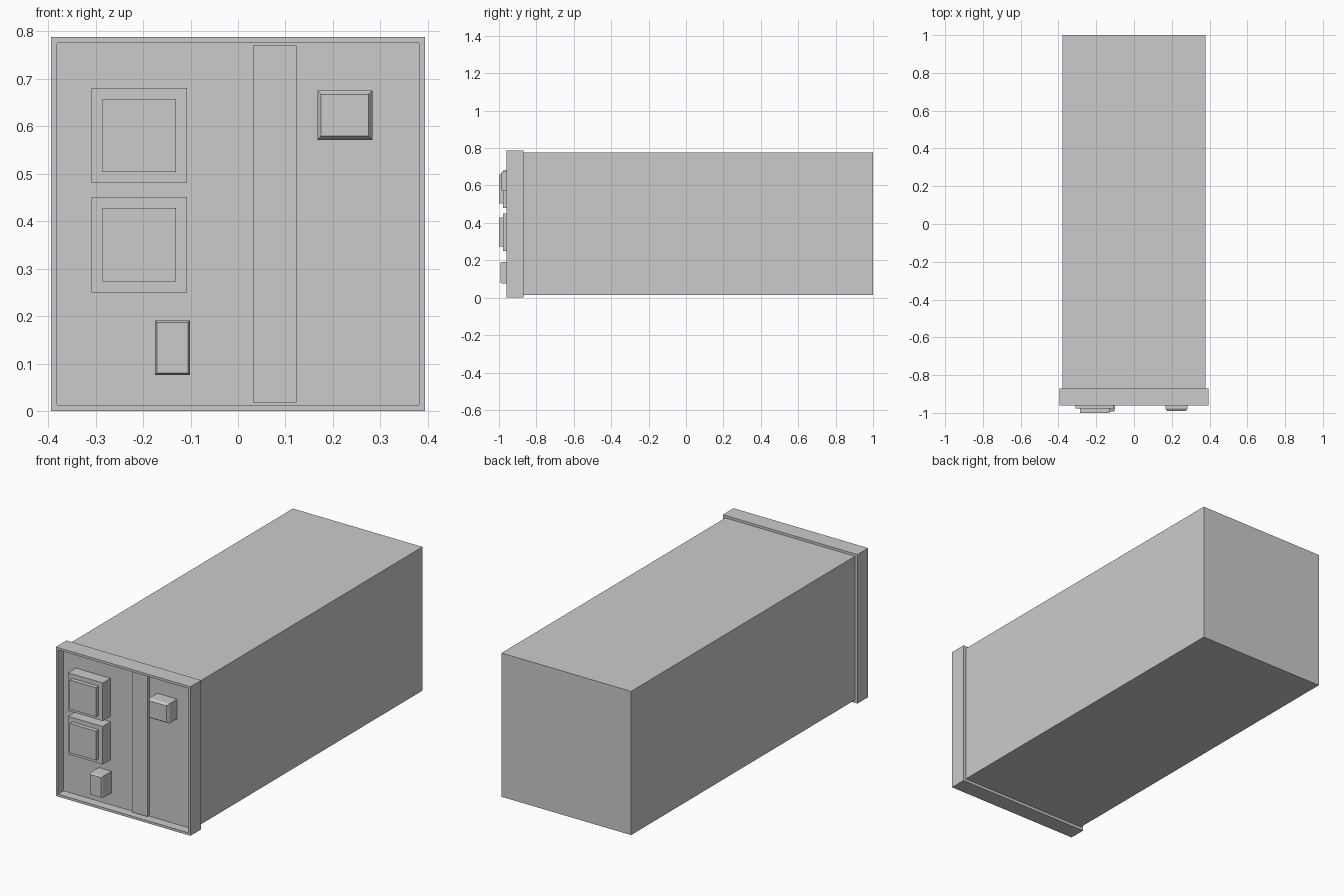
import bpy
import bmesh

if "Cube" in bpy.data.objects:
    bpy.data.objects.remove(bpy.data.objects["Cube"])


def make_object(name, bm):
    bmesh.ops.recalc_face_normals(bm, faces=bm.faces)
    mesh = bpy.data.meshes.new(name)
    bm.to_mesh(mesh)
    bm.free()
    obj = bpy.data.objects.new(name, mesh)
    bpy.context.collection.objects.link(obj)
    return obj


def box_mesh(x0, x1, y0, y1, z0, z1):
    bm = bmesh.new()
    bmesh.ops.create_cube(bm, size=1)
    for v in bm.verts:
        v.co.x = x1 if v.co.x > 0 else x0
        v.co.y = y1 if v.co.y > 0 else y0
        v.co.z = z1 if v.co.z > 0 else z0
    bm.normal_update()
    return bm


def front_face(bm):
    return min(bm.faces, key=lambda f: f.calc_center_median().y)


def move_face(face, dy):
    for v in face.verts:
        v.co.y += dy


def stepped_block(name, x0, x1, z0, z1, y0, y1, inset, step):
    """Box with a smaller raised block on its front face."""
    bm = box_mesh(x0, x1, y0, y1, z0, z1)
    face = front_face(bm)
    bmesh.ops.inset_region(bm, faces=[face], thickness=inset)
    new = bmesh.ops.extrude_discrete_faces(bm, faces=[face])["faces"][0]
    move_face(new, -step)
    return make_object(name, bm)


def tapered_block(name, x0, x1, z0, z1, y0, y1, inset, rise):
    """Box whose front rim is chamfered."""
    bm = box_mesh(x0, x1, y0, y1, z0, z1)
    face = front_face(bm)
    bmesh.ops.inset_region(bm, faces=[face], thickness=inset)
    move_face(face, -rise)
    return make_object(name, bm)


PANEL = -0.913  # depth of the recessed front panel

# Long case
make_object("case", box_mesh(-0.379, 0.379, -0.87, 1.0, 0.015, 0.775))

# Front bezel with a recessed panel
bm = box_mesh(-0.394, 0.394, -0.96, -0.87, 0.0, 0.788)
face = front_face(bm)
bmesh.ops.inset_region(bm, faces=[face], thickness=0.018)
panel = bmesh.ops.extrude_discrete_faces(bm, faces=[face])["faces"][0]
move_face(panel, PANEL + 0.96)
make_object("front_bezel", bm)

# Raised vertical strip
make_object("vertical_strip", box_mesh(0.032, 0.123, -0.932, PANEL, 0.018, 0.77))

# Two square selector knobs
for label, z in (("lower", 0.25), ("upper", 0.48)):
    stepped_block(label + "_knob", -0.309, -0.107, z, z + 0.201,
                  -0.978, PANEL, 0.033, 0.022)

# Small buttons with chamfered rims
tapered_block("small_button", -0.175, -0.101, 0.076, 0.191, -0.982, PANEL, 0.0065, 0.01)
tapered_block("side_button", 0.167, 0.283, 0.571, 0.675, -0.978, PANEL, 0.0115, 0.012)
